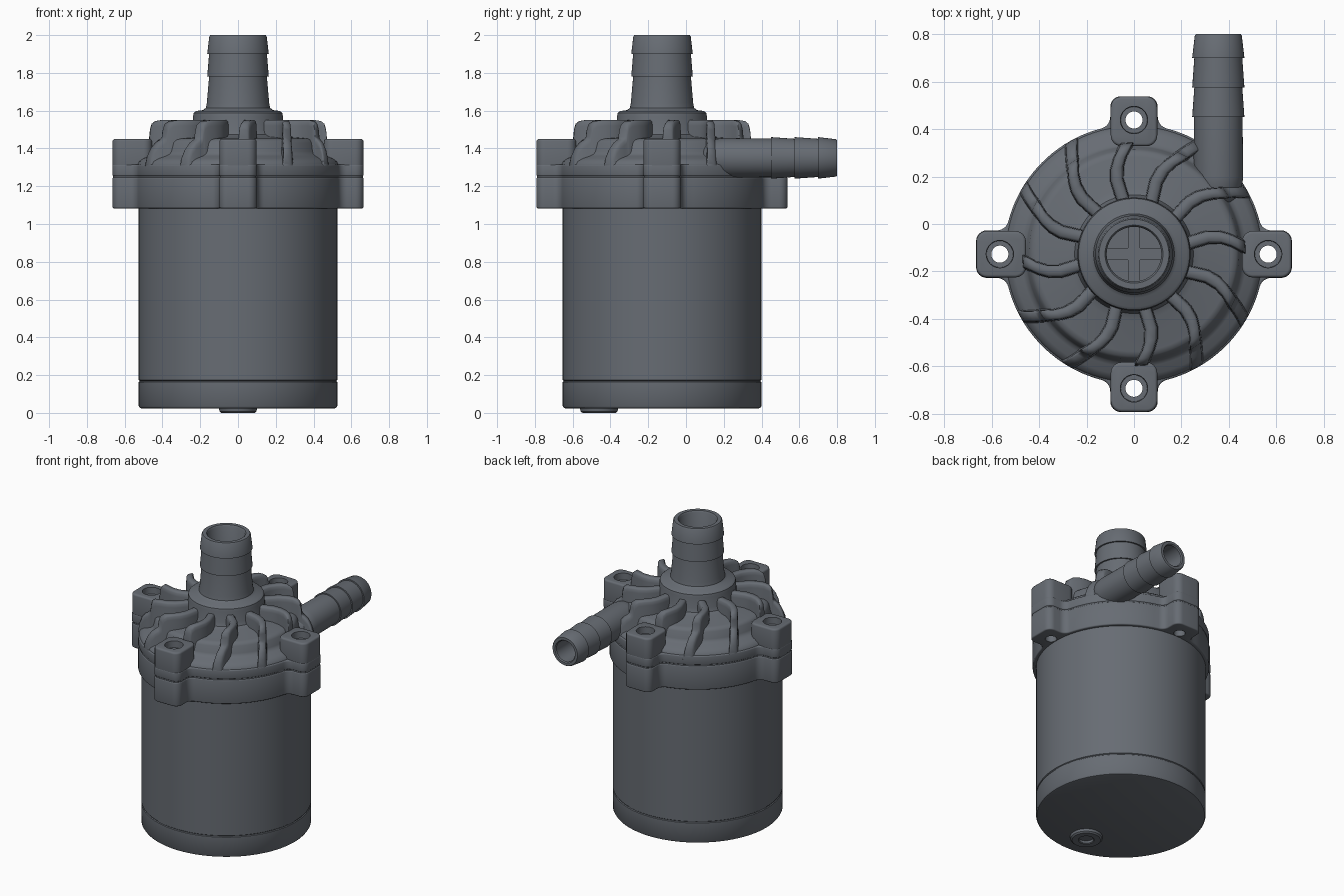
import bpy, bmesh
from math import sin, cos, pi, radians, sqrt, atan2
from mathutils import Matrix, Vector

if "Cube" in bpy.data.objects:
    bpy.data.objects.remove(bpy.data.objects["Cube"])

CY = -0.127            # y of the pump axis
EAR_R = 0.565          # bolt circle radius

dark = bpy.data.materials.new("dark_grey_plastic")
dark.diffuse_color = (0.135, 0.15, 0.172, 1)
dark.use_nodes = True
dark.node_tree.nodes["Principled BSDF"].inputs["Base Color"].default_value = dark.diffuse_color


def finish(name, bm, bevel=0.0, cutter=None, angle=35):
    bmesh.ops.remove_doubles(bm, verts=bm.verts, dist=1e-5)
    bmesh.ops.recalc_face_normals(bm, faces=bm.faces)
    me = bpy.data.meshes.new(name)
    bm.to_mesh(me)
    bm.free()
    me.materials.append(dark)
    ob = bpy.data.objects.new(name, me)
    bpy.context.collection.objects.link(ob)
    bpy.ops.object.select_all(action='DESELECT')
    bpy.context.view_layer.objects.active = ob
    ob.select_set(True)
    if bevel:
        m = ob.modifiers.new("Bevel", 'BEVEL')
        m.width, m.segments, m.limit_method, m.angle_limit = bevel, 3, 'ANGLE', radians(40)
        bpy.ops.object.modifier_apply(modifier=m.name)
    if cutter:
        m = ob.modifiers.new("Cut", 'BOOLEAN')
        m.operation, m.solver, m.object = 'DIFFERENCE', 'EXACT', cutter
        bpy.ops.object.modifier_apply(modifier=m.name)
    bpy.ops.object.shade_smooth_by_angle(angle=radians(angle))
    return ob


def revolve(bm, profile, mat, n=96):
    """Spin (radius, height) points about z, then place with mat."""
    rings = []
    for r, z in profile:
        rings.append([bm.verts.new(mat @ Vector((r * cos(2 * pi * i / n), r * sin(2 * pi * i / n), z)))
                      for i in range(n)] if r > 0 else [bm.verts.new(mat @ Vector((0, 0, z)))])
    for a, b in zip(rings, rings[1:]):
        for i in range(n):
            j = (i + 1) % n
            if len(a) == 1:
                bm.faces.new((a[0], b[i], b[j]))
            elif len(b) == 1:
                bm.faces.new((a[i], a[j], b[0]))
            else:
                bm.faces.new((a[i], a[j], b[j], b[i]))


def prism(bm, outline, z0, z1, mat):
    bot = [bm.verts.new(mat @ Vector((x, y, z0))) for x, y in outline]
    top = [bm.verts.new(mat @ Vector((x, y, z1))) for x, y in outline]
    n = len(outline)
    bm.faces.new(bot[::-1])
    bm.faces.new(top)
    for i in range(n):
        j = (i + 1) % n
        bm.faces.new((bot[i], bot[j], top[j], top[i]))


def arc(cx, cy, r, a0, a1, n):
    return [(cx + r * cos(a0 + (a1 - a0) * i / n), cy + r * sin(a0 + (a1 - a0) * i / n))
            for i in range(n + 1)]


AXIS = Matrix.Translation((0, CY, 0))


def quarter(k):
    return AXIS @ Matrix.Rotation(k * pi / 2, 4, 'Z')


# motor can with end cap groove
bm = bmesh.new()
revolve(bm, [(0, .024), (.512, .024), (.52, .027), (.526, .036), (.526, .163), (.521, .167), (.521, .17),
             (.526, .174), (.526, 1.12), (0, 1.12)], AXIS)
finish("motor_can", bm)

# cable boss under the can
bm = bmesh.new()
revolve(bm, [(0, .02), (.045, .02), (.045, .004), (.05, 0), (.088, 0), (.098, .008), (.102, .03), (0, .03)],
        Matrix.Translation((0, -.46, 0)), 40)
finish("cable_boss", bm)

# bolt hole cutters with counterbore
bm = bmesh.new()
for k in range(4):
    revolve(bm, [(0, 1.0), (.036, 1.0), (.036, 1.405), (.056, 1.405), (.06, 1.5), (0, 1.5)],
            quarter(k) @ Matrix.Translation((EAR_R, 0, 0)), 32)
holes = finish("bolt_hole_cutter", bm)
holes.hide_render = True


# flange outline: circle with four filleted ears
def flange_outline(R, w, tip, f=.05, c=.045):
    u = sqrt((R + f) ** 2 - (w + f) ** 2)
    a = atan2(w + f, u)
    half = arc(tip - c, w - c, c, 0, pi / 2, 6)
    half += arc(u, w + f, f, -pi / 2, a - pi, 6)
    half += arc(0, 0, R, a, pi / 4, 10)[1:]
    ear = [(x, -y) for x, y in half[::-1]] + half
    pts = []
    for k in range(4):
        s, t = round(sin(k * pi / 2)), round(cos(k * pi / 2))
        pts += [(x * t - y * s, x * s + y * t) for x, y in ear[:-1]]
    return pts


for name, z0, z1 in (("lower_flange", 1.083, 1.247), ("upper_flange", 1.253, 1.315)):
    bm = bmesh.new()
    prism(bm, flange_outline(.547, .1, .665), z0, z1, AXIS)
    finish(name, bm, .008, holes)

# gasket between the flanges
bm = bmesh.new()
prism(bm, flange_outline(.543, .096, .661), 1.24, 1.26, AXIS)
finish("gasket", bm, 0, holes)

# tall bolt ears
for k, side in enumerate(("right", "back", "left", "front")):
    bm = bmesh.new()
    c = .045
    half = arc(.664 - c, .098 - c, c, 0, pi / 2, 6) + arc(.455 + c, .098 - c, c, pi / 2, pi, 6)
    prism(bm, half + [(x, -y) for x, y in half[::-1]], 1.27, 1.45, quarter(k))
    finish(side + "_bolt_ear", bm, .012, holes)

# volute lid with hub and barbed inlet
bm = bmesh.new()
revolve(bm, [(0, 1.46), (.115, 1.46), (.115, 1.99), (.122, 2.0), (.147, 2.0), (.152, 1.993), (.163, 1.9),
             (.153, 1.9), (.163, 1.78), (.153, 1.78), (.165, 1.64), (.17, 1.615), (.185, 1.603), (.222, 1.598),
             (.234, 1.588), (.238, 1.57), (.24, 1.5), (.25, 1.475), (.28, 1.462), (.41, 1.452), (.43, 1.445),
             (.442, 1.43), (.452, 1.385), (.46, 1.37), (.476, 1.36), (.51, 1.347), (.533, 1.33),
             (.543, 1.305), (.543, 1.27), (0, 1.27)], AXIS)
finish("volute_lid", bm, 0, holes)

# cross vane inside the inlet
bm = bmesh.new()
for sx, sy in ((.235, .05), (.05, .235)):
    bmesh.ops.create_cube(bm, size=1, matrix=Matrix.Translation((0, CY, 1.53)) @ Matrix.Diagonal((sx, sy, .16, 1)))
finish("inlet_cross_vane", bm)

# swept ribs: short ones point at the bolt ears
PATH = [(.2, 1.55), (.26, 1.55), (.32, 1.55), (.37, 1.55), (.41, 1.55), (.44, 1.545), (.458, 1.53), (.466, 1.5),
        (.47, 1.46), (.485, 1.445), (.505, 1.43), (.525, 1.40), (.54, 1.36), (.546, 1.32)]
bm = bmesh.new()
for k in range(12):
    a0 = 100 - 30 * k
    path = PATH[:9] if k % 3 == 0 else PATH
    rows = []
    for r, z in path:
        bend = 0 if r < .32 else 11 * ((r - .32) / .22) ** 1.4
        a = radians(a0 - bend + 3 * sin(pi * min(1, max(0, (r - .2) / .25))))
        p, t = Vector((r * cos(a), r * sin(a) + CY, 0)), Vector((-sin(a), cos(a), 0))
        side = [(.036, 1.29), (.027, z - .03), (.024, z - .01), (.016, z)]
        rows.append([bm.verts.new(p + t * w + Vector((0, 0, h))) for w, h in
                     [(-w, h) for w, h in side] + side[::-1]])
    for a, b in zip(rows, rows[1:]):
        for i in range(8):
            j = (i + 1) % 8
            bm.faces.new((a[i], a[j], b[j], b[i]))
    bm.faces.new(rows[0])
    bm.faces.new(rows[-1][::-1])
finish("lid_ribs", bm, angle=60)

# barbed outlet running tangentially to the back
bm = bmesh.new()
revolve(bm, [(0, .08), (.05, .09), (.085, .12), (.1, .16), (.105, .2), (.102, .45), (.11, .45), (.101, .575),
             (.11, .575), (.101, .7), (.11, .7), (.099, .793), (.094, .8), (.076, .8), (.07, .793),
             (.07, .3), (0, .3)],
        Matrix.Translation((.355, 0, 1.35)) @ Matrix.Rotation(-pi / 2, 4, 'X'), 64)
finish("outlet_spout", bm)

bpy.data.objects.remove(holes, do_unlink=True)
